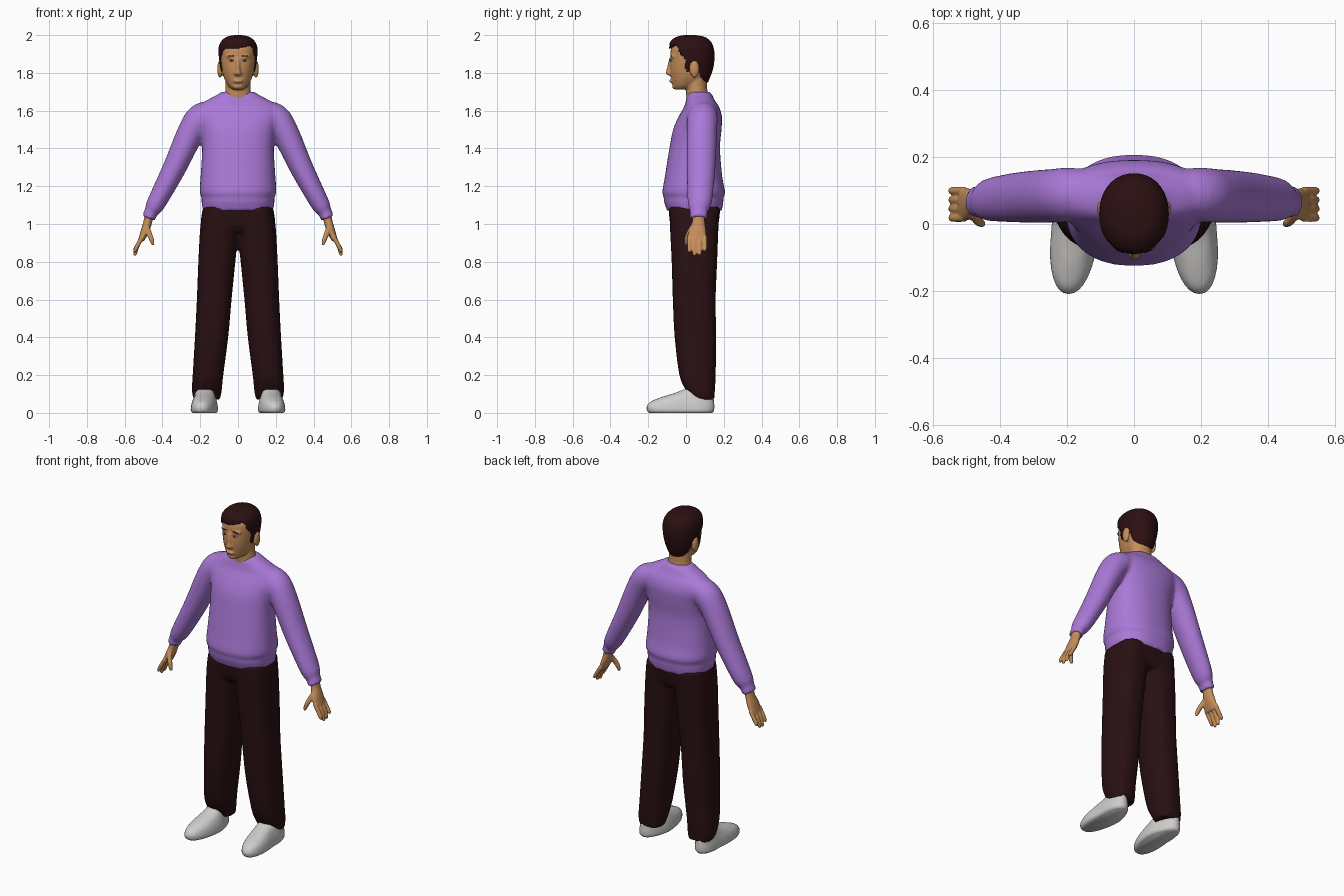
import bpy, bmesh, math
from mathutils import Vector

if "Cube" in bpy.data.objects:
    bpy.data.objects.remove(bpy.data.objects["Cube"], do_unlink=True)


def material(name, rgb):
    m = bpy.data.materials.new(name)
    m.use_nodes = True
    m.diffuse_color = (*rgb, 1)
    bsdf = m.node_tree.nodes["Principled BSDF"]
    bsdf.inputs["Base Color"].default_value = (*rgb, 1)
    bsdf.inputs["Roughness"].default_value = 0.8
    return m


PURPLE = material("purple wool", (0.40, 0.19, 0.68))
TROUSER = material("dark maroon cloth", (0.022, 0.005, 0.006))
HAIR = material("dark brown hair", (0.025, 0.005, 0.006))
SKIN = material("tan skin", (0.56, 0.27, 0.105))
SHOE = material("light grey leather", (0.62, 0.61, 0.60))
EYE = material("eye white", (0.6, 0.5, 0.42))


def spline(points, steps):
    """Catmull-Rom interpolation of equal-length tuples."""
    pts = [Vector(p) for p in points]
    out = []
    for i in range(len(pts) - 1):
        p0, p1, p2 = pts[max(i - 1, 0)], pts[i], pts[i + 1]
        p3 = pts[min(i + 2, len(pts) - 1)]
        for k in range(steps):
            t = k / steps
            m1, m2 = (p2 - p0) / 2, (p3 - p1) / 2
            d = p2 - p1
            out.append(p1 + m1 * t + (3 * d - 2 * m1 - m2) * t**2 + (m1 + m2 - 2 * d) * t**3)
    return out + [pts[-1]]


def loft(bm, sections, n=32, power=2.0, tilt=False, steps=5, mirror=False):
    """Closed skin through (x, y, z, half width, half depth) sections."""
    rows = spline(sections, steps)
    for side in ((1, -1) if mirror else (1,)):
        rings = []
        for i, s in enumerate(rows):
            u = Vector((1, 0, 0))
            if tilt:
                a, b = rows[max(i - 1, 0)], rows[min(i + 1, len(rows) - 1)]
                u = Vector((0, 1, 0)).cross(Vector((b - a)[:3])).normalized()
            ring = []
            for k in range(n):
                c, d = math.cos(math.tau * k / n), math.sin(math.tau * k / n)
                c = math.copysign(abs(c) ** (2 / power), c)
                d = math.copysign(abs(d) ** (2 / power), d)
                p = Vector(s[:3]) + u * s[3] * c + Vector((0, s[4] * d, 0))
                ring.append(bm.verts.new((p.x * side, p.y, p.z)))
            rings.append(ring)
        for a, b in zip(rings, rings[1:]):
            for k in range(n):
                bm.faces.new((a[k], a[(k + 1) % n], b[(k + 1) % n], b[k]))
        bm.faces.new(rings[0][::-1])
        bm.faces.new(rings[-1])


def stack(rows):
    """Turn (z, left x, right x, front y, back y) rows into sections."""
    return [((l + r) / 2, (f + b) / 2, z, (r - l) / 2, (b - f) / 2) for z, l, r, f, b in rows]


def middle(rows):
    return stack([(z, -w, w, f, b) for z, w, f, b in rows])


def blob(bm, centre, radii, mirror=False):
    for side in ((1, -1) if mirror else (1,)):
        new = bmesh.ops.create_uvsphere(bm, u_segments=16, v_segments=10, radius=1)["verts"]
        for v in new:
            v.co = Vector([c + r * q for c, r, q in zip(centre, radii, v.co)])
            v.co.x *= side


def finish(name, bm, mat, voxel=0, smooth=3):
    bmesh.ops.recalc_face_normals(bm, faces=bm.faces[:])
    for f in bm.faces:
        f.smooth = True
    mesh = bpy.data.meshes.new(name)
    bm.to_mesh(mesh)
    bm.free()
    mesh.materials.append(mat)
    ob = bpy.data.objects.new(name, mesh)
    bpy.context.collection.objects.link(ob)
    if voxel:
        r = ob.modifiers.new("Fuse", "REMESH")
        r.mode, r.voxel_size, r.use_smooth_shade = "VOXEL", voxel, True
        s = ob.modifiers.new("Soften", "SMOOTH")
        s.factor, s.iterations = 0.5, smooth
    return ob


# Sweater: torso with ribbed hem, and sleeves with cuffs
bm = bmesh.new()
loft(bm, middle([(1.07, .187, -.10, .19), (1.12, .193, -.117, .198), (1.14, .192, -.117, .198),
                 (1.17, .203, -.125, .207), (1.25, .198, -.112, .192), (1.40, .19, -.088, .18),
                 (1.50, .20, -.068, .188), (1.57, .222, -.038, .19), (1.62, .215, -.01, .175),
                 (1.655, .165, .0, .152), (1.685, .108, .008, .138), (1.70, .09, .022, .125)]),
     n=48, power=2.3)
loft(bm, [(.10, .09, 1.595, .06, .07), (.19, .088, 1.565, .077, .08), (.247, .084, 1.49, .072, .08),
          (.335, .08, 1.30, .062, .076), (.42, .074, 1.135, .052, .066), (.448, .07, 1.085, .046, .056),
          (.458, .068, 1.068, .037, .047), (.474, .066, 1.03, .036, .047)], tilt=True, mirror=True)
finish("sweater", bm, PURPLE, 0.01, 4)

# Trousers: two legs and a seat
bm = bmesh.new()
loft(bm, stack([(.07, .095, .235, .03, .15), (.12, .086, .244, .0, .153), (.20, .078, .24, -.035, .157),
                (.40, .052, .228, -.06, .16), (.60, .034, .218, -.07, .157), (.80, .014, .21, -.076, .165),
                (.98, -.005, .2, -.085, .172), (1.09, -.005, .185, -.09, .18)]), power=2.5, mirror=True)
loft(bm, middle([(.96, .15, -.06, .15), (1.0, .195, -.084, .172), (1.09, .186, -.092, .182)]), power=2.5)
finish("trousers", bm, TROUSER, 0.01, 3)

# Shoes: stacked outlines, toes turned slightly out
bm = bmesh.new()
loft(bm, stack([(0, .112, .236, -.195, .14), (.012, .104, .244, -.206, .148), (.035, .105, .243, -.207, .15),
                (.06, .110, .238, -.185, .148), (.085, .118, .23, -.125, .145), (.105, .124, .224, -.06, .14),
                (.125, .13, .218, -.01, .135)]), power=2.2, mirror=True)
for v in bm.verts:
    v.co.x += math.copysign(-0.1 * v.co.y, v.co.x)
finish("shoes", bm, SHOE)

# Hands: palm, four fingers and a thumb
bm = bmesh.new()
loft(bm, [(.468, .067, 1.06, .024, .033), (.478, .066, 1.01, .023, .034), (.492, .06, .965, .022, .046),
          (.512, .057, .915, .016, .05)], n=20, tilt=True, mirror=True)
for i, tip in enumerate((.85, .832, .835, .855)):
    y = .018 + .027 * i
    loft(bm, [(.504, y, .935, .012, .012), (.53, y, .89, .012, .0125), (.545, y, tip + .01, .010, .011),
              (.546, y, tip, .005, .006)], n=10, tilt=True, mirror=True)
loft(bm, [(.485, .035, .985, .015, .018), (.466, .01, .94, .014, .015), (.455, .002, .91, .012, .012),
          (.45, .0, .887, .006, .007)], n=10, tilt=True, mirror=True)
finish("hands", bm, SKIN, 0.005, 2)

# Head: skull, neck, nose, brow, lips, chin and ears
bm = bmesh.new()
loft(bm, middle([(1.712, .028, -.055, .0), (1.73, .05, -.069, .05), (1.77, .073, -.078, .105),
                 (1.82, .086, -.084, .13), (1.88, .093, -.083, .138), (1.93, .092, -.078, .132),
                 (1.965, .075, -.05, .11), (1.985, .04, -.01, .07)]), n=40, power=2.2)
loft(bm, middle([(1.62, .085, .01, .13), (1.67, .074, .002, .12), (1.72, .066, .0, .112),
                 (1.80, .066, .0, .11)]))
loft(bm, [(0, -.066, 1.782, .012, .015), (0, -.084, 1.795, .021, .022), (0, -.083, 1.82, .012, .02),
          (0, -.076, 1.875, .012, .014)], n=14)
blob(bm, (0, -.076, 1.757), (.026, .014, .01))
blob(bm, (0, -.056, 1.728), (.03, .018, .015))
blob(bm, (.034, -.066, 1.888), (.032, .016, .01), mirror=True)
blob(bm, (.096, .045, 1.82), (.014, .025, .046), mirror=True)
finish("head", bm, SKIN, 0.006, 2)

# Eyes and eyebrows
for name, z, r, mat, y in (("eye_whites", 1.866, (.014, .005, .006), EYE, -.079),
                           ("irises", 1.866, (.006, .004, .006), HAIR, -.0825),
                           ("eyebrows", 1.889, (.021, .008, .004), HAIR, -.075)):
    bm = bmesh.new()
    blob(bm, (.034, y, z), r, mirror=True)
    finish(name, bm, mat)

# Hair: cap around the skull, cut along a hairline of (y, z) points
LINE = [(-.2, 1.93), (-.055, 1.93), (-.03, 1.90), (-.008, 1.88), (.0, 1.81), (.02, 1.81),
        (.026, 1.86), (.066, 1.85), (.078, 1.785), (.105, 1.752), (.3, 1.75)]


def hairline(y):
    for (a, p), (b, q) in zip(LINE, LINE[1:]):
        if y <= b:
            return p + (q - p) * (y - a) / (b - a)


bm = bmesh.new()
loft(bm, middle([(1.74, .066, -.06, .112), (1.77, .079, -.083, .125), (1.82, .092, -.088, .143),
                 (1.88, .101, -.089, .151), (1.93, .103, -.089, .147), (1.965, .09, -.083, .132),
                 (1.99, .062, -.052, .10), (2.0, .02, -.01, .05)]), n=96, power=2.15, steps=9)
gone = []
for f in bm.faces:
    c = f.calc_center_median()
    part = .25 * max(c.x, 0) if c.y < -.04 else 0
    if c.z < hairline(c.y) + part:
        gone.append(f)
bmesh.ops.delete(bm, geom=gone, context="FACES")
hair = finish("hair", bm, HAIR)
thick = hair.modifiers.new("Thickness", "SOLIDIFY")
thick.thickness, thick.offset = 0.014, -1
